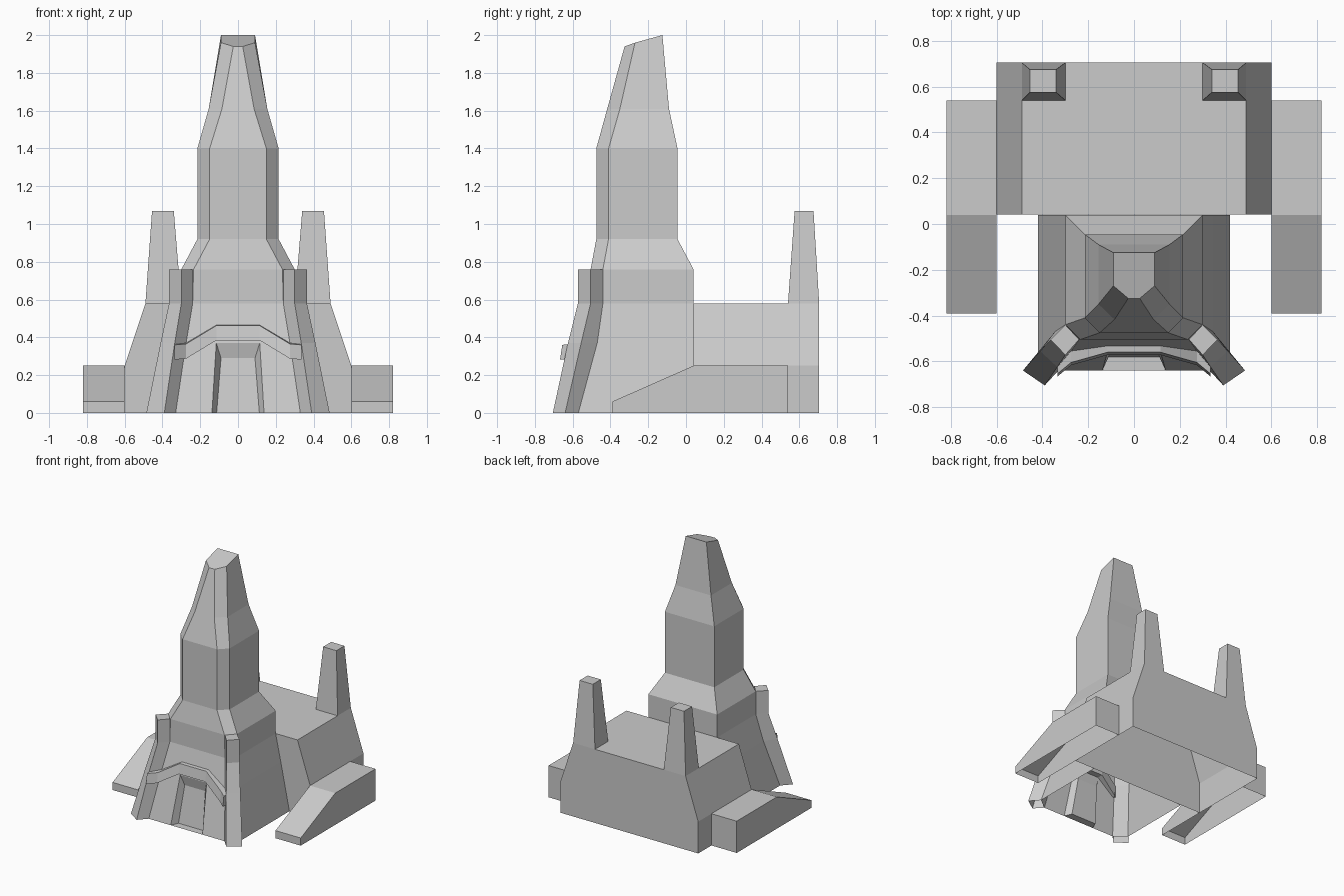
import bpy, bmesh

cube = bpy.data.objects.get("Cube")
if cube:
    bpy.data.objects.remove(cube, do_unlink=True)

stone = bpy.data.materials.new("stone_grey")
stone.use_nodes = True
colour = (0.6, 0.6, 0.6, 1)
stone.diffuse_color = colour
stone.node_tree.nodes["Principled BSDF"].inputs["Base Color"].default_value = colour


def finish(name, bm):
    bmesh.ops.remove_doubles(bm, verts=bm.verts, dist=0.0005)
    bmesh.ops.recalc_face_normals(bm, faces=bm.faces)
    mesh = bpy.data.meshes.new(name)
    bm.to_mesh(mesh)
    bm.free()
    mesh.materials.append(stone)
    obj = bpy.data.objects.new(name, mesh)
    bpy.context.collection.objects.link(obj)
    return obj


def face(bm, points):
    return bm.faces.new([bm.verts.new(p) for p in points])


def loft(bm, rings, closed=True, start=False, end=True):
    """Skin a list of equal rings, with optional end caps."""
    count = len(rings[0])
    for low, high in zip(rings, rings[1:]):
        for i in range(count if closed else count - 1):
            j = (i + 1) % count
            face(bm, [low[i], low[j], high[j], high[i]])
    if start:
        face(bm, rings[0])
    if end:
        face(bm, rings[-1])


def flip(points):
    return [(-x, y, z) for x, y, z in reversed(points)]


def both_sides(name, rings, **options):
    for side, sign in (("left", 1), ("right", -1)):
        bm = bmesh.new()
        loft(bm, [[(sign * x, y, z) for x, y, z in r] for r in rings], **options)
        finish(f"{side}_{name}", bm)


def box_ring(x0, x1, y0, y1, z):
    return [(x0, y0, z), (x1, y0, z), (x1, y1, z), (x0, y1, z)]


# Main tower: each half ring runs back, side, chamfered front
tower_halves = [
    [(.42, .04, 0), (.42, -.57, 0), (.33, -.64, 0)],
    [(.345, .04, .37), (.345, -.47, .37), (.275, -.555, .37)],
    [(.30, .04, .58), (.30, -.44, .58), (.24, -.505, .58)],
    [(.30, .04, .76), (.30, -.44, .76), (.235, -.505, .76)],
    [(.215, -.045, .92), (.215, -.41, .92), (.15, -.475, .92)],
    [(.215, -.045, 1.40), (.215, -.41, 1.40), (.15, -.475, 1.40)],
    [(.155, -.09, 1.61), (.155, -.35, 1.61), (.085, -.417, 1.61)],
    [(.09, -.125, 2), (.09, -.27, 1.96), (.025, -.325, 1.94)],
]
bm = bmesh.new()
rings = [h + flip(h) for h in tower_halves]
loft(bm, rings[1:])
# Lower storey leaves the front open for the doorway
loft(bm, [r[3:] + r[:3] for r in rings[:2]], closed=False, end=False)
finish("main_tower", bm)

# Front wall with recessed doorway, hood and threshold
outer_low, outer_top = (.138, -.64, 0), (.115, -.555, .37)
inner_low, inner_top = (.113, -.58, 0), (.09, -.535, .29)
bm = bmesh.new()
for sign in (1, -1):
    for quad in (
        [tower_halves[0][2], outer_low, outer_top, tower_halves[1][2]],
        [outer_low, inner_low, inner_top, outer_top],
    ):
        face(bm, [(sign * x, y, z) for x, y, z in quad])
for low, high in ((inner_low, inner_top), (inner_top, outer_top), (outer_low, inner_low)):
    face(bm, [low, high] + flip([low, high]))
finish("front_wall_and_doorway", bm)

# Leaning diagonal piers on the front corners: inner, front, outer, rear
both_sides("front_pier", [
    [(.33, -.64, 0), (.39, -.705, 0), (.485, -.64, 0), (.42, -.57, 0)],
    [(.275, -.555, .37), (.335, -.625, .37), (.41, -.555, .37), (.345, -.47, .37)],
    [(.24, -.505, .58), (.30, -.572, .58), (.365, -.505, .58), (.30, -.44, .58)],
    [(.24, -.505, .76), (.30, -.572, .76), (.365, -.505, .76), (.30, -.44, .76)],
], closed=False)

# Arched ledge above the doorway
path = [(.335, -.655, .36), (.275, -.605, .365), (.115, -.56, .462)]
path += flip(path)
bm = bmesh.new()
loft(bm, [[(x, y, z), (x, y - .012, z - .078), (x, y + .055, z - .078), (x, y + .06, z + .006)]
          for x, y, z in path], start=True)
finish("arch_ledge", bm)

# Rear hall with sloping upper sides
bm = bmesh.new()
loft(bm, [box_ring(-w, w, .041, .705, z) for w, z in ((.6, 0), (.6, .25), (.49, .58))])
finish("rear_hall", bm)

# Tapered spires on the rear corners
both_sides("rear_spire", [box_ring(.30, .49, .54, .705, .58),
                          box_ring(.34, .455, .575, .675, 1.07)])

# Side buttresses with sloping fronts, open underneath
profile = [(-.39, 0), (-.39, .06), (.04, .25), (.54, .25), (.54, 0)]
both_sides("side_buttress", [[(x, y, z) for y, z in profile] for x in (.6, .82)],
           closed=False, start=True)
